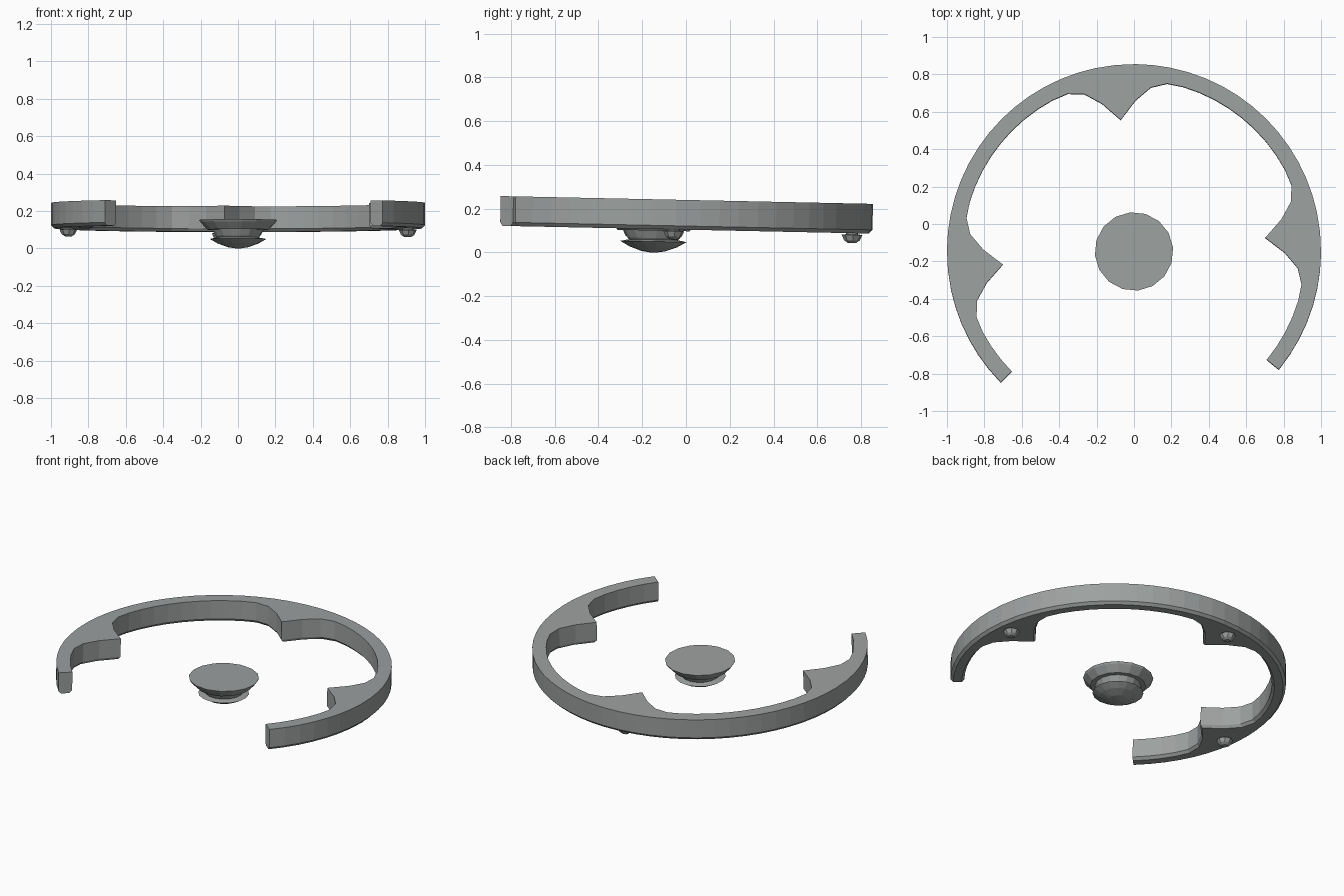
import bpy, bmesh
from math import sin, cos, radians
from mathutils import Matrix

if "Cube" in bpy.data.objects:
    bpy.data.objects.remove(bpy.data.objects["Cube"])

CENTRE = (0, -0.15, 0)
TILT = Matrix.Translation(CENTRE) @ Matrix.Rotation(radians(-1.2), 4, 'X')
TOOTH_ANGLES = (5.8, 95.8, 185.8)

dark_grey = bpy.data.materials.new("dark_grey")
dark_grey.diffuse_color = (.335, .355, .35, 1)
dark_grey.use_nodes = True
dark_grey.node_tree.nodes["Principled BSDF"].inputs["Base Color"].default_value = dark_grey.diffuse_color


def finish(bm, name):
    bmesh.ops.transform(bm, matrix=TILT, verts=bm.verts)
    bmesh.ops.recalc_face_normals(bm, faces=bm.faces)
    me = bpy.data.meshes.new(name)
    bm.to_mesh(me)
    bm.free()
    me.materials.append(dark_grey)
    ob = bpy.data.objects.new(name, me)
    bpy.context.collection.objects.link(ob)


def lathe(name, profile, sides, x=0, y=0, turn=0):
    # revolve (radius, z) pairs and close both ends
    bm = bmesh.new()
    rings = [[bm.verts.new((x + r * cos(radians(turn + 360 * i / sides)),
                            y + r * sin(radians(turn + 360 * i / sides)), z))
              for i in range(sides)] for r, z in profile]
    for a, b in zip(rings, rings[1:]):
        for i in range(sides):
            j = (i + 1) % sides
            bm.faces.new((a[i], a[j], b[j], b[i]))
    bm.faces.new(rings[0])
    bm.faces.new(rings[-1])
    finish(bm, name)


# open ring: (angle, inner radius) stations, with three pointed teeth
TOOTH = [(-17, .913), (-11.7, .88), (-6.4, .806), (0, .705),
         (6.4, .806), (11.7, .88), (17, .913)]
stations = [(-39.3, .917)]
targets = [[(t + a, r) for a, r in TOOTH] for t in TOOTH_ANGLES] + [[(224.6, .917)]]
for group in targets:
    start, end = stations[-1][0], group[0][0]
    n = max(1, round((end - start) / 5.6))
    stations += [(start + (end - start) * i / n, .917) for i in range(1, n)]
    stations += group

TOP, LOW, BOTTOM, C = .243, .124, .107, .016
bm = bmesh.new()
sections = []
for a, r in stations:
    section = [(1, TOP), (r, TOP), (r, LOW), (r + C, BOTTOM), (1 - C, BOTTOM), (1, LOW)]
    sections.append([bm.verts.new((q * cos(radians(a)), q * sin(radians(a)), z))
                     for q, z in section])
for a, b in zip(sections, sections[1:]):
    for i in range(6):
        j = (i + 1) % 6
        bm.faces.new((a[i], a[j], b[j], b[i]))
bm.faces.new(sections[0])
bm.faces.new(sections[-1])
finish(bm, "open_ring")

# small studs under the teeth
for k, t in enumerate(TOOTH_ANGLES):
    lathe(f"stud_{k + 1}", [(.028, .115), (.028, .102), (.048, .099), (.036, .074),
                            (.018, .062)], 8, .912 * cos(radians(t)), .912 * sin(radians(t)), t)

# central knob: flared cap, collar and domed foot
lathe("centre_knob", [(.21, .152), (.203, .14), (.165, .1), (.138, .1), (.12, .066),
                      (.112, .058), (.152, .05), (.11, .026), (.055, .006), (.015, 0)],
      16, turn=5.7)
